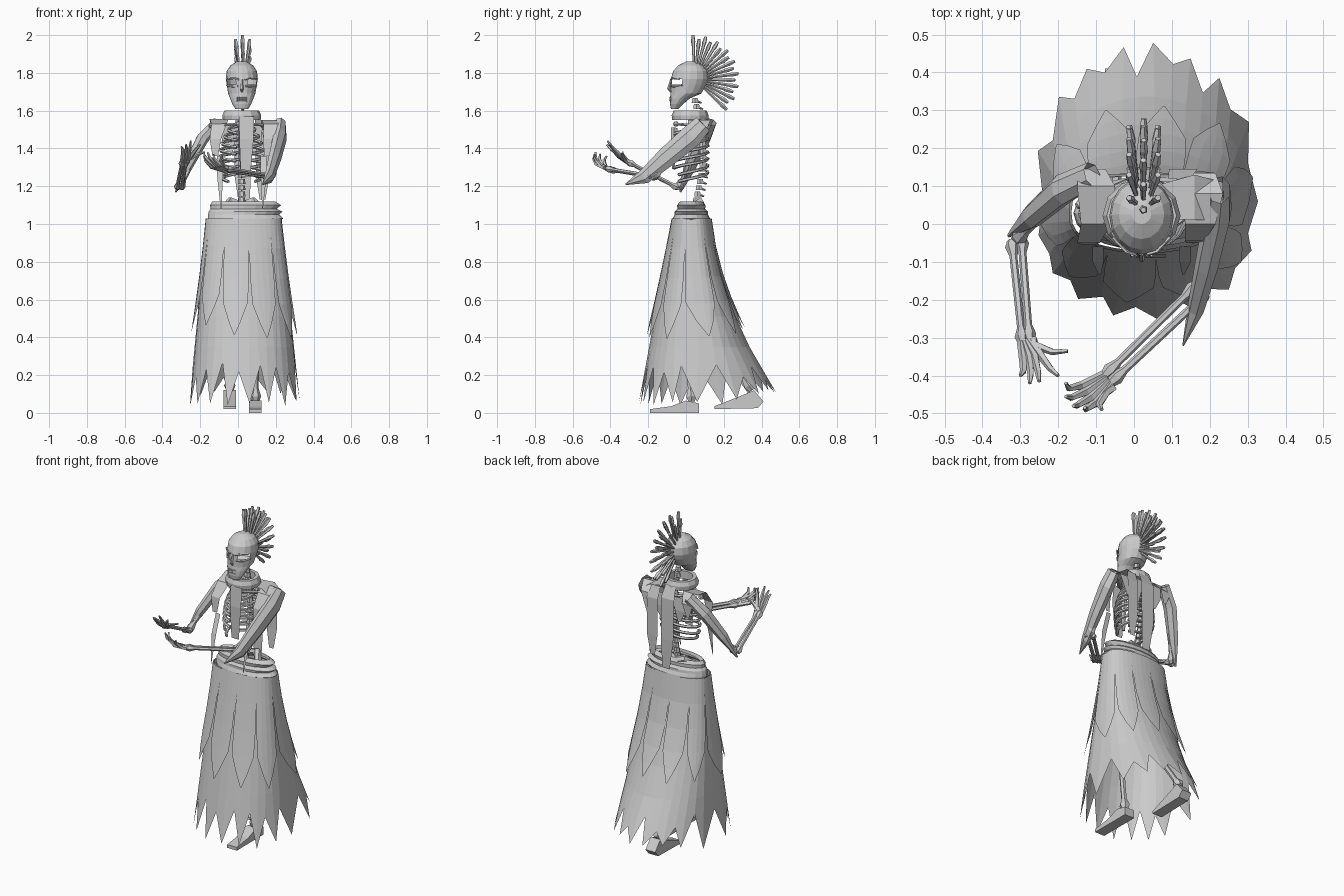
import bpy, bmesh, math, random
from mathutils import Vector as V

random.seed(4)
cube = bpy.data.objects.get("Cube")
if cube:
    bpy.data.objects.remove(cube)

grey = bpy.data.materials.new("plain_grey")
grey.use_nodes = True
COLOUR = (0.6, 0.6, 0.6, 1)
grey.diffuse_color = COLOUR
grey.node_tree.nodes["Principled BSDF"].inputs["Base Color"].default_value = COLOUR
MID = 0.02  # the body's own centre line in x


def mirror(points, s):
    """Flip points over the body's centre line when s is -1."""
    return [(MID + s * (x - MID), y, z) for x, y, z in points]


def ellipse(cx, cy, z, rx, ry, n):
    return [V((cx + rx * math.sin(math.tau * i / n), cy - ry * math.cos(math.tau * i / n), z))
            for i in range(n)]


class Part:
    def __init__(self, name):
        self.name, self.bm = name, bmesh.new()

    def loft(self, rings, caps=True, closed=True, skip=None):
        rows = [[self.bm.verts.new(p) for p in ring] for ring in rings]
        n = len(rows[0])
        for a, b in zip(rows, rows[1:]):
            for i in range(n if closed else n - 1):
                j = (i + 1) % n
                quad = (a[i], a[j], b[j], b[i])
                if not (skip and skip(sum((v.co for v in quad), V()) / 4)):
                    self.bm.faces.new(quad)
        if caps:
            self.bm.faces.new(rows[0][::-1])
            self.bm.faces.new(rows[-1])

    def tube(self, path, radii, n=6, caps=True, flat=1):
        path = [V(p) for p in path]
        whole = (path[-1] - path[0]).normalized()
        ref = V((0, 1, 0)) if abs(whole.z) > 0.8 else V((0, 0, 1))
        rings = []
        for k, p in enumerate(path):
            t = (path[min(k + 1, len(path) - 1)] - path[max(k - 1, 0)]).normalized()
            u = t.cross(ref).normalized()
            w = u.cross(t)
            r = radii[k] if isinstance(radii, (list, tuple)) else radii
            rings.append([p + r * (u * flat * math.cos(math.tau * i / n) + w * math.sin(math.tau * i / n))
                          for i in range(n)])
        self.loft(rings, caps)

    def bone(self, a, b, r):
        a, b = V(a), V(b)
        ends = (0, 0.06, 0.15, 0.85, 0.94, 1)
        self.tube([a.lerp(b, t) for t in ends], [r, 1.5 * r, 0.8 * r, 0.8 * r, 1.5 * r, r])

    def ribbon(self, path, widths, side=(1, 0, 0)):
        self.loft([[V(p) - V(side) * w / 2, V(p) + V(side) * w / 2]
                   for p, w in zip(path, widths)], False, False)

    def finish(self):
        bmesh.ops.recalc_face_normals(self.bm, faces=self.bm.faces)
        mesh = bpy.data.meshes.new(self.name)
        self.bm.to_mesh(mesh)
        self.bm.free()
        mesh.materials.append(grey)
        bpy.context.scene.collection.objects.link(bpy.data.objects.new(self.name, mesh))


# Skull: rings given as height, half width, front y, back y; eye faces left open
skull = Part("skull")
profile = [(1.61, .035, -.08, -.04), (1.635, .05, -.085, -.015), (1.665, .062, -.085, .02),
           (1.69, .072, -.082, .08), (1.738, .08, -.082, .11), (1.768, .085, -.08, .12),
           (1.81, .08, -.068, .115), (1.84, .06, -.04, .092), (1.86, .025, 0, .05)]
skull.loft([ellipse(MID, (f + b) / 2, z, w, (b - f) / 2, 16) for z, w, f, b in profile],
           skip=lambda c: 1.738 < c.z < 1.768 and c.y < -.02 and .02 < abs(c.x - MID) < .075)
for s in (-1, 1):
    skull.tube(mirror([(.035, -.08, 1.765), (.06, -.073, 1.772), (.095, -.035, 1.768)], s), .005, 5)
    skull.tube(mirror([(.04, -.076, 1.73), (.07, -.062, 1.728), (.098, -.02, 1.735)], s), .006, 5)
skull.tube([(MID, -.078, 1.765), (MID, -.092, 1.715), (MID, -.08, 1.7)], [.006, .009, .005], 5)
for i in range(6):
    x = MID + (i - 2.5) * .01
    skull.tube([(x, -.082, 1.672), (x, -.084, 1.65)], .005, 4)
skull.finish()

# Crest of knobbed spikes in three rows
crest = Part("spike_crest")
for row, count in ((-1, 8), (0, 9), (1, 8)):
    for i in range(count):
        a = math.radians(92 - 135 * (i + abs(row) * .5) / 8)
        d = V((row * .14, math.cos(a), math.sin(a)))
        c = V((MID + .005 + row * .008, .045, 1.765))
        end = .235 - .02 * abs(row)
        crest.tube([c + d * r for r in (.06, end - .05, end - .035, end)], [.006, .009, .012, .008], 5)
crest.finish()

# Spine and pelvis
spine = Part("spine")
for i in range(18):
    z = 1.08 + i * .033
    y = .045 + .045 * math.sin((z - 1.08) * 5.5)
    spine.tube([(MID, y, z), (MID, y, z + .026)], [.02, .016])
    spine.tube([(MID, y, z + .013), (MID, y + .035, z)], [.009, .004], 4)
for s in (-1, 1):
    spine.tube(mirror([(.02, .08, 1.1), (.08, .07, 1.12), (.12, .03, 1.08), (.07, 0, 1.02)], s),
               [.02, .025, .025, .015])
spine.finish()

# Ribs, breastbone and collarbones
ribs = Part("ribcage")
for i, w in enumerate((.07, .09, .105, .113, .118, .12, .115, .1)):
    end = 165 if i < 6 else 135
    for s in (-1, 1):
        path = []
        for k in range(9):
            a = math.radians(90 - end * k / 8)
            path.append((MID + s * w * math.cos(a), .025 + .09 * math.sin(a), 1.525 - .036 * i - .006 * k))
        ribs.tube(path, .009, 5)
ribs.tube([(MID, -.062, 1.51), (MID, -.068, 1.4), (MID, -.066, 1.29)], [.02, .016, .008])
for s in (-1, 1):
    ribs.bone(*mirror([(.03, -.06, 1.53), (.19, .06, 1.52)], s), .01)
    ribs.ribbon(mirror([(.08, .125, 1.52), (.09, .13, 1.44), (.08, .125, 1.37)], s), [.1, .07, .02])
ribs.finish()

# Collar band
collar = Part("collar")
collar.loft([ellipse(MID, .022, z, r, r * .95, 12) for z, r in
             ((1.55, .07), (1.55, .1), (1.575, .103), (1.6, .092), (1.6, .07), (1.55, .07))], False)
collar.finish()

# Shoulder drapes and hanging cloth strips
drapes = Part("shoulder_drapes")
drapes.ribbon([(.15, -.05, 1.36), (.16, -.045, 1.45), (.175, 0, 1.53), (.18, .08, 1.55),
               (.17, .135, 1.5), (.16, .14, 1.38)], [.025, .05, .08, .11, .09, .02])
drapes.ribbon([(.07, .06, 1.555), (.16, .07, 1.55), (.235, .06, 1.5)], [.09, .12, .1], (0, 1, 0))
drapes.ribbon([(-.12, -.055, 1.36), (-.12, -.05, 1.45), (-.1, 0, 1.53), (-.1, .1, 1.555),
               (-.11, .145, 1.5), (-.11, .14, 1.42)], [.03, .06, .08, .1, .07, .02])
for s in (-1, 1):
    drapes.ribbon(mirror([(.135, -.06, 1.36), (.135, -.1, 1.25), (.13, -.135, 1.08)], s), [.03, .03, .004])
drapes.finish()

strips = Part("cloth_strips")
strips.ribbon([(.045, -.08, 1.57), (.045, -.09, 1.45), (.04, -.085, 1.25)], [.08, .075, .05])
strips.ribbon([(.025, .115, 1.57), (.025, .145, 1.5), (.025, .15, 1.25), (.035, .145, 1.07)],
              [.07, .09, .085, .05])
strips.ribbon([(.12, .12, 1.55), (.13, .145, 1.48), (.13, .145, 1.25), (.13, .14, 1.13)],
              [.06, .075, .07, .03])
strips.finish()


# Arms: one upper bone, two forearm bones, a sleeve and a five-fingered hand
def arm(label, shoulder, elbow, wrist, knuckle, spread, tips, sleeve, radii, flat):
    p = Part(label + "_arm")
    elbow, wrist, knuckle, spread = V(elbow), V(wrist), V(knuckle), V(spread)
    p.bone(shoulder, elbow, .016)
    for s in (-1, 1):
        p.bone(elbow + spread * s * .7, wrist + spread * s * .5, .013)
    p.finish()
    hand = Part(label + "_hand")
    for i, tip in enumerate(tips):
        root = knuckle + spread * (i - 1.5) * .8
        if i == 4:
            root = wrist.lerp(knuckle, .4) + spread
        mid = root.lerp(V(tip), .5) + (knuckle - wrist) * .25
        hand.tube([wrist + spread * (i - 1.5) * .4, root, mid, tip], [.013, .012, .009, .005], 5)
    hand.finish()
    cloth = Part(label + "_sleeve")
    cloth.tube(sleeve, radii, 7, False, flat)
    cloth.finish()


arm("left", (.2, .08, 1.51), (.18, -.17, 1.25), (-.07, -.41, 1.29), (-.12, -.45, 1.31), (.016, -.019, .006),
    [(-.18, -.42, 1.36), (-.18, -.455, 1.37), (-.16, -.48, 1.38), (-.13, -.485, 1.37), (-.085, -.49, 1.36)],
    [(.225, .09, 1.53), (.222, .03, 1.465), (.195, -.1, 1.355), (.165, -.22, 1.25), (.13, -.32, 1.21)],
    [.05, .062, .055, .04, .004], .6)
arm("right", (-.15, .11, 1.51), (-.31, -.04, 1.19), (-.285, -.31, 1.33), (-.27, -.35, 1.36), (.018, .006, 0),
    [(-.3, -.4, 1.41), (-.275, -.42, 1.42), (-.25, -.415, 1.44), (-.2, -.4, 1.42), (-.175, -.335, 1.38)],
    [(-.11, .13, 1.54), (-.19, .09, 1.45), (-.27, .02, 1.3), (-.33, -.03, 1.17)],
    [.035, .042, .034, .006], .8)

# Waist wraps
belt = Part("waist_wraps")
belt.loft([ellipse(.03 + .01 * (i % 2), .028, z, r, r * .52 - (z - 1.01) * .25, 20) for i, (z, r) in enumerate(
    ((1.01, .185), (1.03, .2), (1.05, .188), (1.065, .195), (1.08, .175), (1.1, .188), (1.12, .165), (1.1, .15)))],
    False)
belt.finish()


# Skirt surface: a boxy flared bell with a trailing back that narrows
def skirt_point(a, t, push=0):
    sn = math.sin(a)
    half = (.195 + .1 * t + push) * (1 - .2 * t * max(0, sn) ** 2)
    depth = .1 + .05 * t + .3 * t * t if sn > 0 else .1 + .235 * t
    y = .03 + .05 * t + math.copysign((depth + push) * abs(sn) ** .72, sn)
    return V((.03 + .005 * t + half * math.cos(a), y, 1.03 - t))


skirt = Part("long_skirt")
N = 34
rows = [[skirt_point(math.tau * i / N, t) for i in range(N)] for t in (0, .18, .36, .52, .68)]
hem = []
for i in range(N):
    a = math.tau * (i + random.uniform(-.2, .2)) / N
    back = max(0, math.sin(a))
    t = random.uniform(.76, .86) if i % 2 else random.uniform(.97, 1) - .07 * back
    hem.append(skirt_point(a, t))
skirt.loft(rows + [hem], False)
skirt.finish()

# Ragged overskirt panels, each ending in a point
over = Part("overskirt_panels")
PANELS = 10
for i in range(PANELS):
    mid = math.tau * (i + .2) / PANELS
    length = random.uniform(.56, .64)
    half = math.pi / PANELS
    over.loft([[skirt_point(mid + k * half * w, f * length, .006 + .02 * f * f) for k in (-1, -.5, 0, .5, 1)]
               for f, w in ((0, 1.03), (.25, .98), (.5, .95), (.72, .85), (.88, .4), (1, .03))], False, False)
over.finish()

# Legs and feet, the right one trailing
for label, hip, knee, ankle, sole in (
        ("left", (.09, .03, 1.02), (.1, -.01, .53), (.092, .03, .06),
         [(.07, 0), (-.19, 0), (-.19, .02), (-.08, .035), (0, .065), (.07, .05)]),
        ("right", (-.05, .04, 1.02), (-.05, .06, .54), (-.043, .35, .12),
         [(.41, .06), (.38, .025), (.15, .02), (.15, .035), (.29, .09), (.36, .12)])):
    leg = Part(label + "_leg")
    leg.bone(hip, knee, .022)
    leg.bone(knee, ankle, .02)
    leg.finish()
    foot = Part(label + "_foot")
    foot.loft([[V((ankle[0] + dx, y, z)) for y, z in sole] for dx in (-.033, .033)])
    foot.finish()
